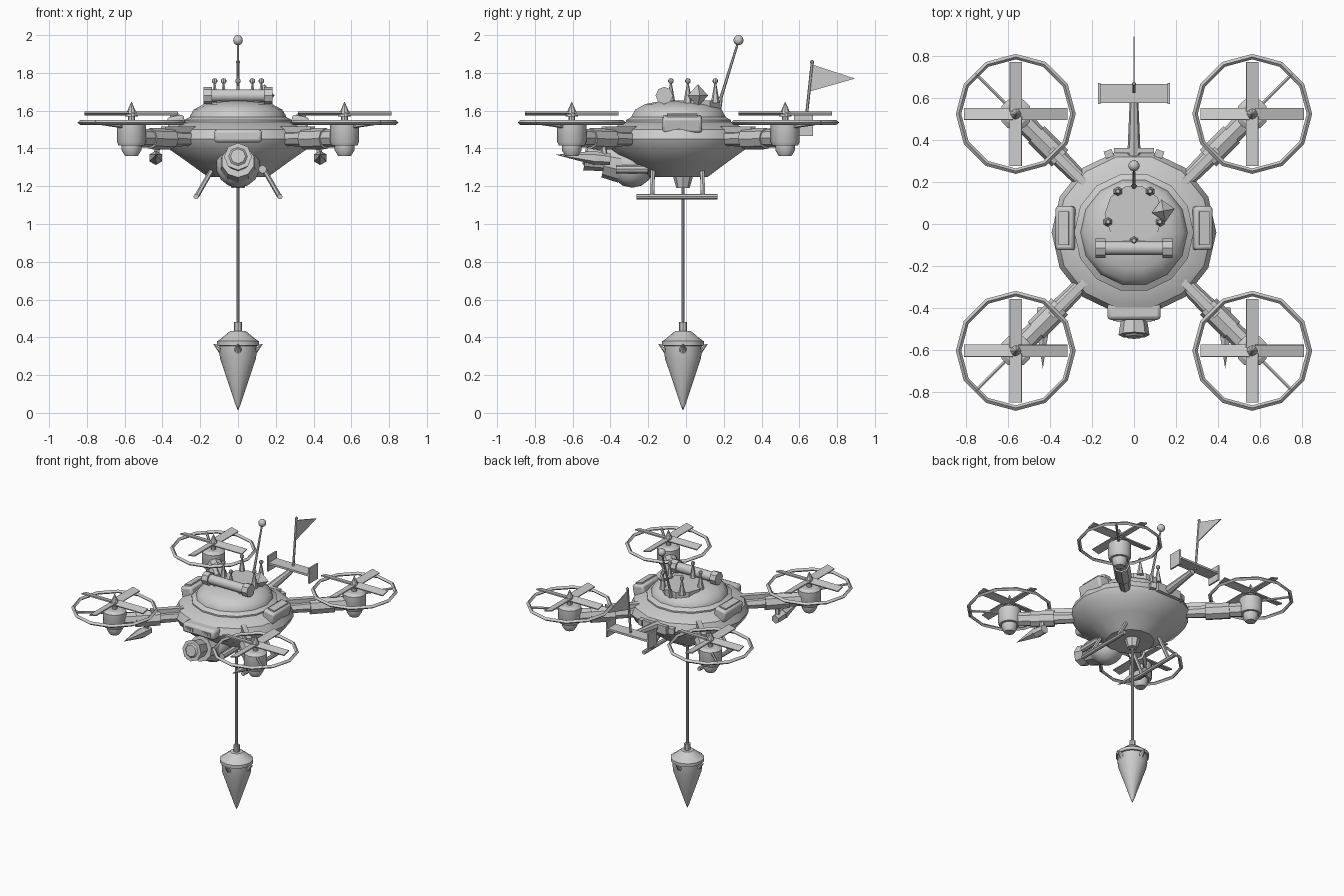
import bpy, bmesh, math
from math import radians, cos, sin, pi
from mathutils import Vector, Matrix

old = bpy.data.objects.get("Cube")
if old:
    bpy.data.objects.remove(old)

grey = bpy.data.materials.new("plain grey")
grey.use_nodes = True
grey.diffuse_color = (0.6, 0.6, 0.6, 1)
grey.node_tree.nodes["Principled BSDF"].inputs["Base Color"].default_value = (0.6, 0.6, 0.6, 1)


def finish(name, bm, smooth=True, bevel=0):
    bmesh.ops.recalc_face_normals(bm, faces=bm.faces)
    mesh = bpy.data.meshes.new(name)
    bm.to_mesh(mesh)
    bm.free()
    mesh.materials.append(grey)
    ob = bpy.data.objects.new(name, mesh)
    bpy.context.collection.objects.link(ob)
    if bevel:
        mod = ob.modifiers.new("soft_edges", "BEVEL")
        mod.width, mod.segments = bevel, 2
    if smooth:
        bpy.ops.object.select_all(action="DESELECT")
        ob.select_set(True)
        bpy.context.view_layer.objects.active = ob
        bpy.ops.object.shade_smooth_by_angle(angle=radians(35))
    return ob


def box(name, loc, size, rot=(0, 0, 0), bevel=0):
    bm = bmesh.new()
    bmesh.ops.create_cube(bm, size=1)
    ob = finish(name, bm, bool(bevel), bevel)
    ob.data.transform(Matrix.Diagonal((*size, 1)))
    ob.location, ob.rotation_euler = loc, rot
    return ob


def rod(name, a, b, r1, r2=None, segs=10):
    """Cylinder or cone running from a to b."""
    a, b = Vector(a), Vector(b)
    bm = bmesh.new()
    bmesh.ops.create_cone(bm, cap_ends=True, segments=segs, radius1=r1,
                          radius2=r1 if r2 is None else r2, depth=(b - a).length)
    bm.transform(Matrix.Translation((a + b) / 2) @ (b - a).to_track_quat("Z", "Y").to_matrix().to_4x4())
    return finish(name, bm)


def ball(name, loc, r, segs=10):
    bm = bmesh.new()
    bmesh.ops.create_uvsphere(bm, u_segments=segs, v_segments=segs // 2 + 1, radius=r)
    bm.transform(Matrix.Translation(loc))
    return finish(name, bm)


def lathe(name, profile, loc=(0, 0, 0), segs=14, closed=False):
    """Spin a radius / height profile about z."""
    bm = bmesh.new()
    verts = [bm.verts.new((r, 0, z)) for r, z in profile]
    pairs = list(zip(verts, verts[1:])) + ([(verts[-1], verts[0])] if closed else [])
    edges = [bm.edges.new(p) for p in pairs]
    bmesh.ops.spin(bm, geom=verts + edges, axis=(0, 0, 1), cent=(0, 0, 0),
                   angle=2 * pi, steps=segs, use_duplicate=False)
    bmesh.ops.remove_doubles(bm, verts=bm.verts, dist=0.0005)
    bm.transform(Matrix.Translation(loc))
    return finish(name, bm)


CY = -0.04   # hull centre in y
WY = -0.016  # winch line in y

# Hull, rim and dome
lathe("hull", [(0, 1.25), (0.16, 1.25), (0.27, 1.33), (0.37, 1.4), (0.393, 1.45),
               (0.37, 1.5), (0.29, 1.54), (0, 1.54)], (0, CY, 0))
lathe("dome_rim", [(0.25, 1.52), (0.285, 1.525), (0.285, 1.55), (0.25, 1.57)], (0, CY, 0), closed=True)
lathe("dome", [(0.258, 1.53), (0.255, 1.57), (0.235, 1.605), (0.18, 1.635), (0.1, 1.65), (0, 1.655)], (0, CY, 0))

# Crown with five ball-tipped spikes
lathe("crown_base", [(0, 1.61), (0.14, 1.61), (0.14, 1.655), (0, 1.655)], (0, 0.045, 0), 10)
for i in range(5):
    a = radians(-90 + 72 * i)
    x, y = 0.13 * cos(a), 0.05 + 0.13 * sin(a)
    rod("crown_spike", (x, y, 1.64), (x, y, 1.75), 0.024, 0.004, 6)
    ball("crown_bead", (x, y, 1.757), 0.015, 8)

# Gem on the crown's edge
bm = bmesh.new()
bmesh.ops.create_cone(bm, segments=4, radius1=0.055, radius2=0, depth=0.06)
bmesh.ops.translate(bm, verts=bm.verts, vec=(0, 0, 0.03))
bmesh.ops.mirror(bm, geom=bm.verts[:] + bm.edges[:] + bm.faces[:], axis="Z", merge_dist=0.001)
bm.transform(Matrix.Translation((0.14, 0.063, 1.68)) @ Matrix.Rotation(radians(10), 4, "Z"))
finish("gem", bm, False)

# Roof tube with end caps
rod("roof_tube", (-0.15, -0.115, 1.68), (0.15, -0.115, 1.68), 0.033, segs=12)
for s in (-1, 1):
    rod("roof_tube_cap", (s * 0.137, -0.115, 1.68), (s * 0.183, -0.115, 1.68), 0.046, segs=8)
    rod("roof_tube_stand", (s * 0.1, -0.115, 1.6), (s * 0.1, -0.115, 1.67), 0.016, segs=6)

# Aerial
rod("aerial", (0, 0.17, 1.62), (0, 0.275, 1.96), 0.009, 0.006, 6)
rod("aerial_foot", (0, 0.168, 1.61), (0, 0.185, 1.67), 0.02, 0.01, 8)
ball("aerial_ball", (0, 0.278, 1.973), 0.027)

# Visor with two slots
box("visor", (0, -0.415, 1.466), (0.255, 0.085, 0.07), bevel=0.018)
for s in (-1, 1):
    box("visor_slot", (s * 0.07, -0.459, 1.466), (0.06, 0.008, 0.026))
    box("visor_slot_pupil", (s * 0.07, -0.464, 1.466), (0.026, 0.006, 0.014))

# Camera eye under the nose
ball("eye_ball", (0, -0.285, 1.31), 0.118, 12)
rod("eye_collar", (0, -0.34, 1.315), (0, -0.43, 1.333), 0.098, 0.088)
rod("eye_lens_barrel", (0, -0.41, 1.333), (0, -0.53, 1.357), 0.055, 0.074, 8)
rod("eye_lens", (0, -0.525, 1.356), (0, -0.54, 1.359), 0.055, 0.04, 8)
rod("eye_lamp", (0.13, -0.2, 1.29), (0.13, -0.37, 1.29), 0.022, segs=8)

# Side pods, landing legs and skids, lance cones
for s in (-1, 1):
    box("side_pod", (s * 0.325, -0.02, 1.53), (0.09, 0.21, 0.085), (0, s * 0.2, 0), 0.015)
    box("side_pod_panel", (s * 0.335, -0.02, 1.575), (0.05, 0.16, 0.012), (0, s * 0.2, 0))
    rod("skid", (s * 0.222, -0.262, 1.145), (s * 0.222, 0.168, 1.145), 0.014, segs=8)
    for y in (-0.18, 0.09):
        rod("landing_leg", (s * 0.13, y + 0.005 * (1 if y < 0 else -1), 1.3), (s * 0.22, y, 1.145), 0.013, segs=6)
    rod("lance", (s * 0.435, -0.48, 1.35), (s * 0.435, -0.69, 1.367), 0.038, 0, 6)
    rod("lance_socket", (s * 0.435, -0.4, 1.343), (s * 0.435, -0.49, 1.35), 0.03, 0.036, 6)
    rod("lance_bracket", (s * 0.435, -0.43, 1.35), (s * 0.42, -0.44, 1.45), 0.016, segs=6)

# Four rotor arms, motors, guards and blades
RX, RY = 0.564, 0.565
for sx in (-1, 1):
    for sy in (-1, 1):
        x, y = sx * RX, CY + sy * RY

        def out(d, z):
            return (sx * d * 0.7071, CY + sy * d * 0.7071, z)

        ang = math.atan2(sy, sx)
        rod("arm", out(0.3, 1.45), out(0.74, 1.455), 0.036, 0.05, 8)
        rod("arm_sleeve", out(0.5, 1.45), out(0.66, 1.452), 0.056, 0.056, 8)
        box("arm_rail", out(0.43, 1.5), (0.26, 0.035, 0.03), (0, 0, ang))
        lathe("motor", [(0, 1.36), (0.034, 1.36), (0.052, 1.39), (0.052, 1.415), (0.068, 1.415),
                        (0.077, 1.435), (0.077, 1.525), (0.055, 1.54), (0, 1.54)], (x, y, 0), 12)
        rod("rotor_shaft", (x, y, 1.53), (x, y, 1.6), 0.018, segs=8)
        rod("rotor_hub", (x, y, 1.57), (x, y, 1.645), 0.034, 0.002, 8)
        lathe("rotor_guard", [(0.26, 1.537), (0.272, 1.525), (0.286, 1.537), (0.272, 1.55)], (x, y, 0), 12, True)
        c = 0.7071
        rod("guard_strut", (x + sx * 0.06 * c, y + sy * 0.06 * c, 1.515),
            (x + sx * 0.27 * c, y + sy * 0.27 * c, 1.537), 0.009, segs=6)
        for k in range(4):
            a = k * pi / 2
            pos = (x + 0.13 * cos(a), y + 0.13 * sin(a), 1.585)
            box("rotor_blade", pos, (0.235, 0.058, 0.008), (radians(14), 0, a))

# Tail boom, tail plane, flag
box("tail_mount", (0, 0.35, 1.46), (0.19, 0.025, 0.06))
for s in (-1, 1):
    box("tail_mount_tab", (s * 0.12, 0.335, 1.46), (0.04, 0.035, 0.04), (0, 0, -s * 0.35))
rod("tail_boom", (0, 0.3, 1.46), (0, 0.6, 1.5), 0.033, 0.02, 8)
box("tail_plane", (0, 0.623, 1.52), (0.33, 0.09, 0.014))
for s in (-1, 1):
    box("tail_fin", (s * 0.165, 0.623, 1.52), (0.012, 0.1, 0.11))
rod("flag_pole", (0, 0.63, 1.5), (0, 0.668, 1.855), 0.008, segs=6)
ball("flag_pole_tip", (0, 0.668, 1.857), 0.011, 8)
bm = bmesh.new()
face = bm.faces.new([bm.verts.new((-0.003, y, z)) for y, z in ((0.665, 1.845), (0.895, 1.77), (0.648, 1.7))])
ext = bmesh.ops.extrude_face_region(bm, geom=[face], use_keep_orig=True)
bmesh.ops.translate(bm, verts=[v for v in ext["geom"] if isinstance(v, bmesh.types.BMVert)], vec=(0.006, 0, 0))
finish("flag", bm, False)

# Winch, cable and hanging drill weight
rod("winch_cone", (0, WY, 1.26), (0, WY, 1.19), 0.055, 0.035, 8)
rod("cable", (0, WY, 1.2), (0, WY, 0.47), 0.009, segs=8)
rod("cable_clamp", (0, WY, 0.42), (0, WY, 0.48), 0.021, segs=8)
lathe("drill_weight", [(0, 0.435), (0.042, 0.433), (0.1, 0.385), (0.11, 0.38), (0.11, 0.357), (0.1, 0.355),
                       (0.096, 0.29), (0.012, 0.04), (0, 0.012)], (0, WY, 0), 16)
for k in range(4):
    a = k * pi / 2
    rod("drill_barb", (0.08 * cos(a), WY + 0.08 * sin(a), 0.33),
        (0.132 * cos(a), WY + 0.132 * sin(a), 0.366), 0.026, 0, 8)
